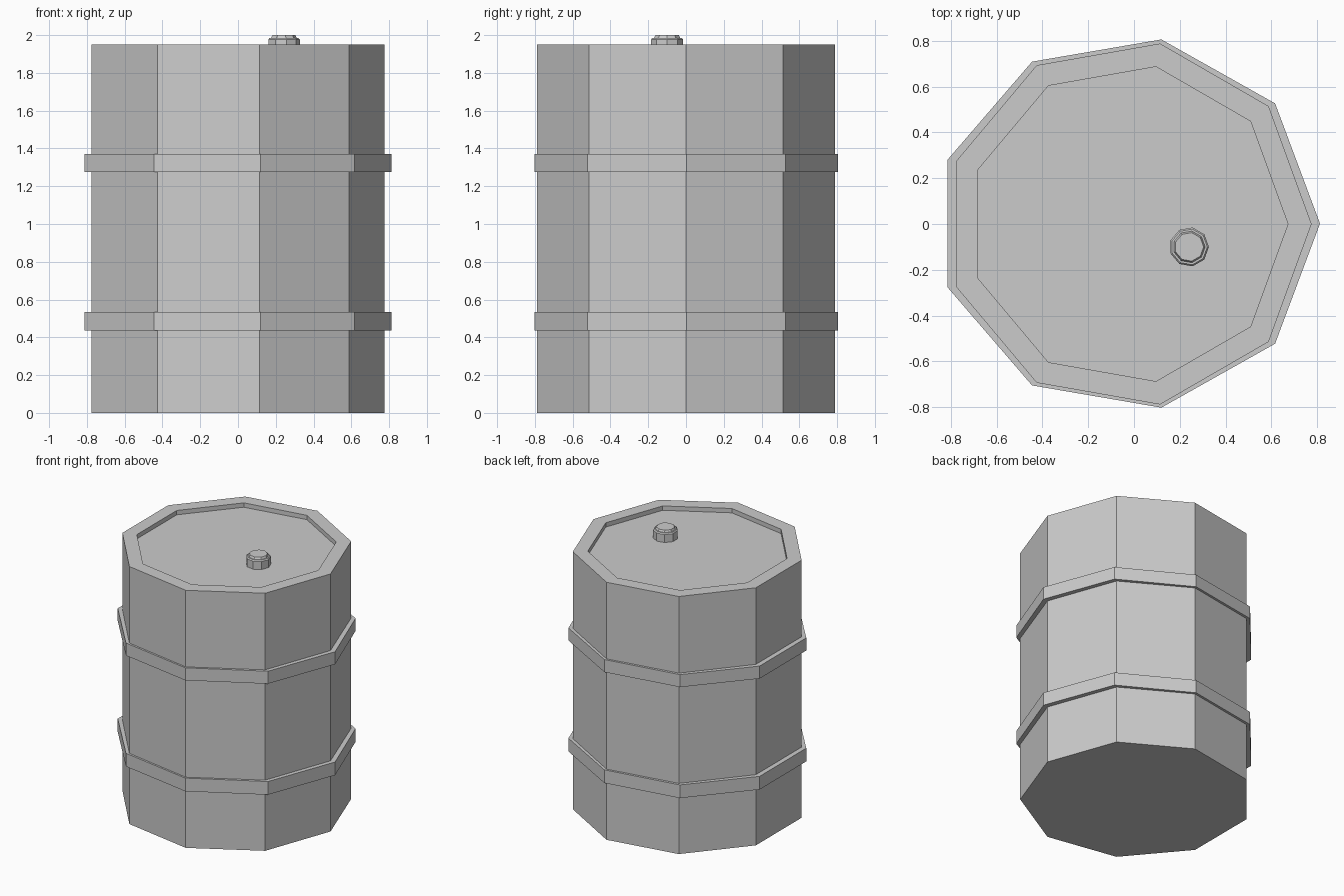
import bpy, bmesh, math

if "Cube" in bpy.data.objects:
    bpy.data.objects.remove(bpy.data.objects["Cube"])

SIDES = 9
CX = -0.025  # a nine-sided ring is off-centre when its bounds are centred


def lathe(name, profile, center=(CX, 0.0), stretch=(1.0, 1.0), loop=False):
    """Spin (radius, z) points into a nine-sided flat-shaded solid."""
    bm = bmesh.new()
    rings = []
    for r, z in profile:
        rings.append([bm.verts.new((
            center[0] + r * stretch[0] * math.cos(math.tau * i / SIDES),
            center[1] + r * stretch[1] * math.sin(math.tau * i / SIDES), z))
            for i in range(SIDES)])
    pairs = list(zip(rings, rings[1:]))
    if loop:
        pairs.append((rings[-1], rings[0]))
    else:
        bm.faces.new(rings[0][::-1])
        bm.faces.new(rings[-1])
    for a, b in pairs:
        for i in range(SIDES):
            j = (i + 1) % SIDES
            bm.faces.new((a[i], a[j], b[j], b[i]))
    bmesh.ops.recalc_face_normals(bm, faces=bm.faces)
    mesh = bpy.data.meshes.new(name)
    bm.to_mesh(mesh)
    bm.free()
    obj = bpy.data.objects.new(name, mesh)
    bpy.context.collection.objects.link(obj)
    return obj


# Drum body with recessed lid
FLOOR = 1.917
lathe("drum_body", [(0.80, 0), (0.80, 1.95), (0.697, 1.95), (0.697, FLOOR)])

# Two raised hoops, slightly wider in x than in y
for name, z0, z1 in (("lower_hoop", 0.435, 0.535), ("upper_hoop", 1.275, 1.37)):
    lathe(name, [(0.79 / 0.83, z0), (1, z0), (1, z1), (0.79 / 0.83, z1)],
          center=(CX - 0.001, 0.002), stretch=(0.838, 0.816), loop=True)

# Filler cap with stepped top
lathe("filler_cap", [(0.086, FLOOR), (0.086, 1.977), (0.079, 1.985),
                     (0.07, 1.985), (0.063, 2.0)], center=(0.241, -0.1))
